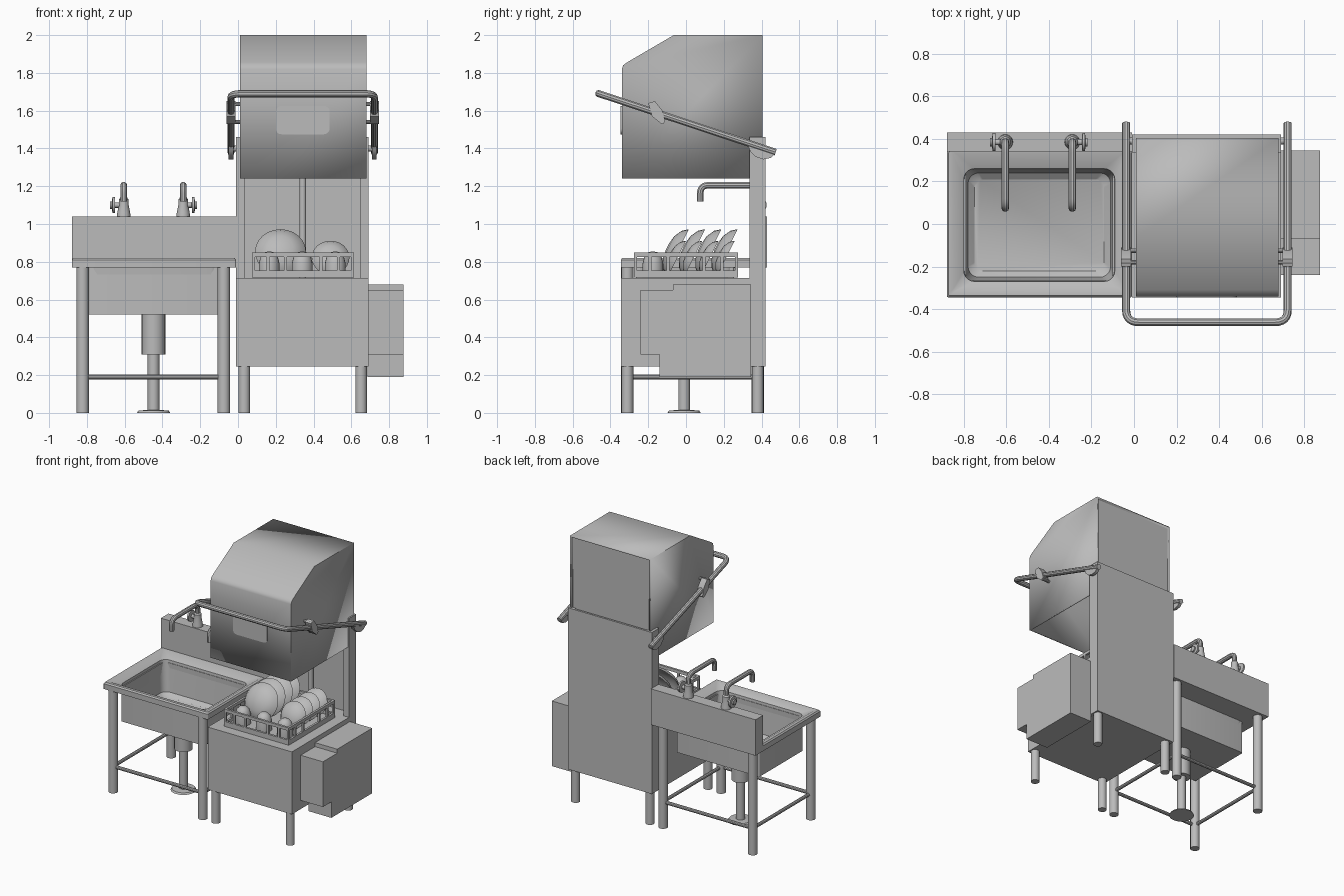
import bpy, bmesh, math
from mathutils import Vector, Matrix

if "Cube" in bpy.data.objects:
    bpy.data.objects.remove(bpy.data.objects["Cube"])

steel = bpy.data.materials.new("brushed steel grey")
steel.diffuse_color = (0.5, 0.5, 0.5, 1)
steel.use_nodes = True
steel.node_tree.nodes["Principled BSDF"].inputs["Base Color"].default_value = steel.diffuse_color


def finish(ob):
    ob.data.materials.clear()
    ob.data.materials.append(steel)
    bpy.ops.object.select_all(action='DESELECT')
    ob.select_set(True)
    bpy.context.view_layer.objects.active = ob
    bpy.ops.object.shade_smooth_by_angle(angle=math.radians(35))
    return ob


def from_bmesh(name, bm):
    bmesh.ops.recalc_face_normals(bm, faces=bm.faces[:])
    me = bpy.data.meshes.new(name)
    bm.to_mesh(me)
    bm.free()
    ob = bpy.data.objects.new(name, me)
    bpy.context.collection.objects.link(ob)
    return finish(ob)


def bridge(name, loops, mat=Matrix()):
    """Skin a stack of equal point loops and cap both ends."""
    bm = bmesh.new()
    rings = [[bm.verts.new(mat @ Vector(p)) for p in lp] for lp in loops]
    n = len(rings[0])
    for a, b in zip(rings, rings[1:]):
        for i in range(n):
            j = (i + 1) % n
            bm.faces.new((a[i], a[j], b[j], b[i]))
    bm.faces.new(rings[0])
    bm.faces.new(rings[-1])
    return from_bmesh(name, bm)


def box(name, x, y, z):
    loop = [(x[0], y[0]), (x[1], y[0]), (x[1], y[1]), (x[0], y[1])]
    return bridge(name, [[(a, b, h) for a, b in loop] for h in z])


def extrude_x(name, pts, x0, x1):
    return bridge(name, [[(x, y, z) for y, z in pts] for x in (x0, x1)])


def rrect(x0, x1, y0, y1, r, z, n=5):
    """Rounded rectangle loop at height z."""
    pts = []
    for k, (cx, cy) in enumerate([(x1 - r, y1 - r), (x0 + r, y1 - r), (x0 + r, y0 + r), (x1 - r, y0 + r)]):
        for i in range(n + 1):
            a = math.pi / 2 * (k + i / n)
            pts.append((cx + r * math.cos(a), cy + r * math.sin(a), z))
    return pts


def lathe(name, prof, origin, axis=(0, 0, 1), n=20):
    """Revolve (radius, height) points about an axis."""
    mat = Matrix.Translation(origin) @ Vector(axis).to_track_quat('Z', 'Y').to_matrix().to_4x4()
    loops = [[(r * math.cos(2 * math.pi * i / n), r * math.sin(2 * math.pi * i / n), h)
              for i in range(n)] for r, h in prof]
    return bridge(name, loops, mat)


def rod(name, p0, p1, r, n=16):
    d = Vector(p1) - Vector(p0)
    return lathe(name, [(r, 0), (r, d.length)], p0, d, n)


def tube(name, pts, r, fillet):
    """Bent pipe with rounded corners."""
    pts = [Vector(p) for p in pts]
    path = [pts[0]]
    for a, b, c in zip(pts, pts[1:], pts[2:]):
        p, q = b + (a - b).normalized() * fillet, b + (c - b).normalized() * fillet
        path += [p * (1 - t) ** 2 + b * 2 * t * (1 - t) + q * t * t for t in [i / 6 for i in range(7)]]
    path.append(pts[-1])
    cu = bpy.data.curves.new(name, 'CURVE')
    cu.dimensions = '3D'
    cu.bevel_depth, cu.bevel_resolution, cu.use_fill_caps = r, 3, True
    sp = cu.splines.new('POLY')
    sp.points.add(len(path) - 1)
    for s, p in zip(sp.points, path):
        s.co = (*p, 1)
    ob = bpy.data.objects.new(name, cu)
    bpy.context.collection.objects.link(ob)
    bpy.ops.object.select_all(action='DESELECT')
    ob.select_set(True)
    bpy.context.view_layer.objects.active = ob
    bpy.ops.object.convert(target='MESH')
    return finish(bpy.context.view_layer.objects.active)


# Sink: outer bowl, rolled rim, sloped drainer and inner bowl in one skin
bridge("sink_basin", [
    rrect(-.79, -.10, -.265, .255, .01, .52), rrect(-.79, -.10, -.265, .255, .01, .77),
    rrect(-.88, -.01, -.345, .345, .008, .77), rrect(-.88, -.01, -.345, .345, .008, .81),
    rrect(-.872, -.018, -.337, .34, .008, .82), rrect(-.85, -.04, -.315, .335, .008, .82),
    rrect(-.80, -.09, -.27, .26, .05, .79), rrect(-.78, -.11, -.25, .24, .05, .56),
    rrect(-.75, -.14, -.22, .21, .04, .535)])
box("sink_backsplash", (-.88, -.01), (.34, .43), (.77, 1.04))

# Sink legs and cross bars
for x in (-.822, -.075):
    for y in (-.31, .38):
        rod("sink_leg", (x, y, 0), (x, y, .77), .033)
    rod("sink_side_bar", (x, -.31, .19), (x, .38, .19), .013, 10)
for y in (-.31, .38):
    rod("sink_long_bar", (-.822, y, .19), (-.075, y, .19), .013, 10)

# Waste unit under the sink
lathe("drain", [(.088, 0), (.08, .012), (.031, .016), (.031, .31), (.063, .31), (.063, .52)], (-.447, -.01, 0))

# Taps with side knobs
for x, s in ((-.605, -1), (-.29, 1)):
    lathe("tap_body", [(.036, 0), (.034, .02), (.026, .06), (.026, .09), (.018, .1)], (x, .385, 1.04))
    tube("tap_spout", [(x, .385, 1.1), (x, .385, 1.205), (x, .075, 1.205), (x, .075, 1.12)], .018, .045)
    lathe("tap_knob", [(.014, 0), (.014, .045), (.042, .047), (.042, .06), (.02, .062), (.02, .072)],
          (x, .385, 1.1), (s, 0, 0))

# Washer base and legs
box("washer_base", (-.01, .69), (-.345, .42), (.245, .715))
for x in (.033, .652):
    for y in (-.31, .38):
        rod("washer_leg", (x, y, 0), (x, y, .25), .031)

# Rear column: side posts, back sheet and wash pipe
for x in (-.01, .645):
    box("column_post", (x, x + .045), (.335, .42), (.715, 1.46))
box("column_back", (-.01, .69), (.405, .42), (.715, 1.46))
rod("wash_pipe", (.343, .375, .715), (.343, .375, 1.4), .018)

# Control box on the right side
extrude_x("control_box", [(-.24, .31), (-.24, .65), (-.07, .65), (-.07, .68), (.345, .68), (.345, .19),
                          (-.14, .19), (-.14, .31)], .685, .875)

# Lifting hood: open below and behind
prof = [(.405, 1.24), (-.34, 1.24), (-.34, 1.82), (-.333, 1.84), (-.31, 1.857), (-.065, 2), (.405, 2)]
bm = bmesh.new()
left, right = [[bm.verts.new((x, y, z)) for y, z in prof] for x in (.01, .68)]
bm.faces.new(left)
bm.faces.new(right)
for i in range(1, len(prof) - 1):
    bm.faces.new((left[i], left[i + 1], right[i + 1], right[i]))
hood = from_bmesh("hood", bm)
sol = hood.modifiers.new("wall", 'SOLIDIFY')
sol.thickness, sol.offset = .015, -1
box("hood_rear_panel", (.024, .666), (.385, .395), (1.24, 1.986))

# Front plate on the hood
bridge("hood_front_plate", [rrect(.2, .485, 1.475, 1.625, .03, h) for h in (.338, .346)],
       Matrix.Rotation(math.pi / 2, 4, 'X'))

# Lift handle with its pivots and clamps
xl, xr = -.037, .722
tube("lift_handle", [(xl, .475, 1.38), (xl, -.462, 1.69), (xr, -.462, 1.69), (xr, .475, 1.38)], .019, .06)
for x, s in ((xl, 1), (xr, -1)):
    extrude_x("handle_pivot", [(.325, 1.425), (.475, 1.375), (.45, 1.35), (.41, 1.342), (.37, 1.355), (.34, 1.385)],
              x - .012, x + .012)
    rod("pivot_pin", (x, .39, 1.4), (x + s * .05, .39, 1.4), .016)
    extrude_x("handle_clamp", [(-.2, 1.64), (-.165, 1.65), (-.125, 1.6), (-.11, 1.545), (-.13, 1.53), (-.18, 1.57)],
              x - .024, x + .024)
    for y, z in ((-.18, 1.635), (-.125, 1.54)):
        rod("clamp_pin", (x - s * .022, y, z), (x + s * .06, y, z), .011, 10)

# Dish rack: floor, rims and uprights
x0, x1, y0, y1 = .075, .615, -.275, .275
box("rack_floor", (x0, x1), (y0, y1), (.718, .73))
for z0, z1 in ((.718, .755), (.825, .848)):
    for y in (y0, y1 - .016):
        box("rack_rim", (x0, x1), (y, y + .016), (z0, z1))
    for x in (x0, x1 - .016):
        box("rack_rim", (x, x + .016), (y0 + .016, y1 - .016), (z0, z1))
for t in (0, .14, .31, .66, .83, .97):
    x, y = x0 + t * (x1 - x0), y0 + t * (y1 - y0)
    for yy in (y0, y1 - .014):
        box("rack_upright", (x, x + .016), (yy, yy + .014), (.75, .83))
    for xx in (x0, x1 - .014):
        box("rack_upright", (xx, xx + .014), (y, y + .016), (.75, .83))

# Leaning dishes, four rows of large and small
for x, R, z in ((.225, .135, .852), (.49, .1, .822)):
    d = R * .45
    for k in range(4):
        lathe("dish", [(R * .12, d), (R * .5, d * .87), (R * .82, d * .5), (R, 0), (R * .88, d * .2),
                       (R * .5, d * .65), (R * .1, d * .75)], (x, -.045 + k * .086, z), (0, -.89, .45), 24)

# Upturned cups in the front row
for x in (.165, .34, .515):
    lathe("cup", [(.055, 0), (.055, .06), (.045, .1), (.025, .12), (.008, .124)], (x, -.175, .73))
